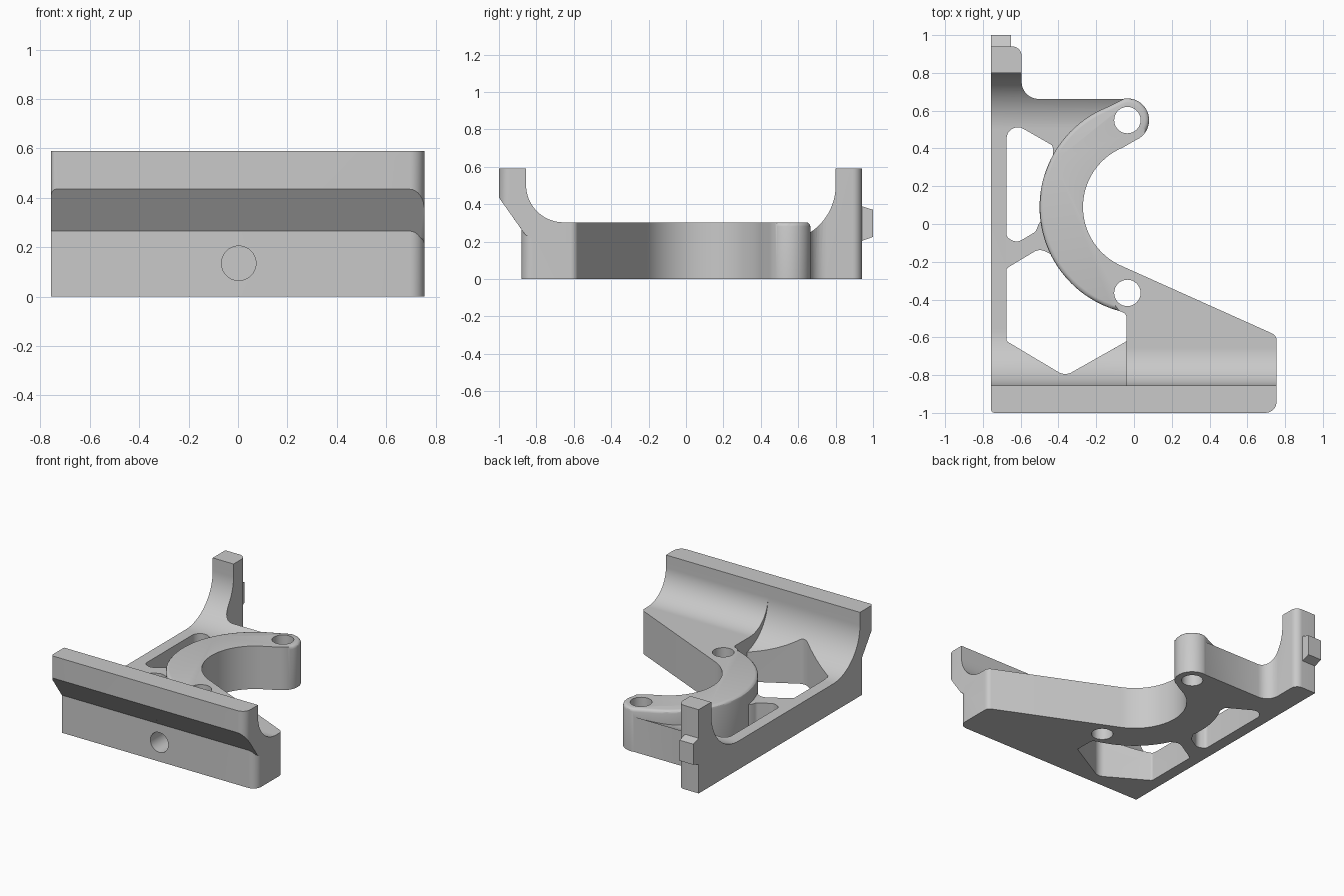
import bpy, bmesh, math
from mathutils import Vector

if "Cube" in bpy.data.objects:
    bpy.data.objects.remove(bpy.data.objects["Cube"])

grey = bpy.data.materials.new("plain grey")
grey.diffuse_color = (0.585, 0.585, 0.585, 1)
grey.use_nodes = True
grey.node_tree.nodes["Principled BSDF"].inputs["Base Color"].default_value = grey.diffuse_color

RC = (0.07, 0.09)  # centre of the curved arm


def arc(c, r, a0, a1, n=32):
    return [(c[0] + r * math.cos(math.radians(a0 + (a1 - a0) * i / n)),
             c[1] + r * math.sin(math.radians(a0 + (a1 - a0) * i / n))) for i in range(n + 1)]


def rounded(pts, n=8):
    """Outline whose corners given as (x, y, radius) are filleted."""
    out = []
    for i, p in enumerate(pts):
        if len(p) == 2:
            out.append(p)
            continue
        v = Vector((p[0], p[1], 0))
        a = (Vector((*pts[i - 1][:2], 0)) - v).normalized()
        b = (Vector((*pts[(i + 1) % len(pts)][:2], 0)) - v).normalized()
        half = a.angle(b) / 2
        c = v + (a + b).normalized() * p[2] / math.sin(half)
        t = p[2] / math.tan(half)
        va, vb = (v + a * t - c).normalized(), (v + b * t - c).normalized()
        for k in range(n + 1):
            q = c + va.slerp(vb, k / n).normalized() * p[2]
            out.append((q.x, q.y))
    return out


def prism(name, outline, lo, hi, axis="z", bevel=None, width=0.015):
    """Extrude an outline along z (xy outline), x (yz outline) or y (xz outline)."""
    place = {"z": lambda u, v, w: (u, v, w), "x": lambda u, v, w: (w, u, v),
             "y": lambda u, v, w: (u, w, v)}[axis]
    bm = bmesh.new()
    f = bm.faces.new([bm.verts.new(place(u, v, lo)) for u, v in outline])
    ext = bmesh.ops.extrude_face_region(bm, geom=[f])["geom"]
    for v in ext:
        if isinstance(v, bmesh.types.BMVert):
            v.co += Vector(place(0, 0, hi - lo))
    if not any(g.normal.dot(f.normal) < -0.99 for g in bm.faces if g is not f):
        bm.faces.new(list(reversed([v for v in f.verts])))
    bmesh.ops.recalc_face_normals(bm, faces=bm.faces)
    if bevel:
        edges = [e for e in bm.edges if bevel((e.verts[0].co + e.verts[1].co) / 2)
                 and abs(e.verts[0].co.z - e.verts[1].co.z) < 1e-5]
        bmesh.ops.bevel(bm, geom=edges, offset=width, segments=3, profile=0.5,
                        affect="EDGES", clamp_overlap=False)
    me = bpy.data.meshes.new(name)
    bm.to_mesh(me)
    bm.free()
    me.materials.append(grey)
    ob = bpy.data.objects.new(name, me)
    bpy.context.collection.objects.link(ob)
    return ob


def combine(a, b, op):
    m = a.modifiers.new("cut", "BOOLEAN")
    m.operation, m.solver, m.object = op, "EXACT", b
    bpy.context.view_layer.objects.active = a
    bpy.ops.object.modifier_apply(modifier=m.name)
    bpy.data.objects.remove(b)


# low web, side bar, rear post and left half of the front wall
side = ([(-1, 0.59), (-1, 0.435), (-0.88, 0.265), (-0.88, 0), (0.94, 0), (0.94, 0.59), (0.8, 0.59)]
        + arc((0.5, 0.5), 0.3, 0, -90) + arc((-0.555, 0.5), 0.3, 270, 180) + [(-0.855, 0.59)])
web = prism("bracket_body", side, -0.9, 0.3, "x")
plan = rounded([(-0.757, -1, 0.02), (0, -1), (0, -0.5)] + arc(RC, 0.455, 250, 105)
               + [(-0.035, 0.662), (-0.595, 0.662, 0.09), (-0.595, 0.94, 0.05), (-0.757, 0.94)])
combine(web, prism("plan", plan, -0.1, 0.8), "INTERSECT")

# windows through the web
window_a = rounded([(-0.675, 0.555, 0.06), (-0.43, 0.415, 0.02), (-0.43, 0.37)]
                   + arc(RC, 0.54, 151, 185, 10)
                   + [(-0.505, 0.0), (-0.52, -0.04, 0.03), (-0.62, -0.1, 0.05), (-0.675, -0.07, 0.03)])
window_b = rounded([(-0.675, -0.235, 0.02), (-0.5, -0.13, 0.06), (-0.42, -0.17)]
                   + arc(RC, 0.54, 208, 252, 10)
                   + [(-0.02, -0.46), (-0.02, -0.61, 0.02), (-0.365, -0.805, 0.07), (-0.675, -0.62, 0.02)])
for w in (window_a, window_b):
    combine(web, prism("window", w, -0.1, 0.8), "DIFFERENCE")

# raised curved arm and right-hand block
raised = rounded([(-0.04, -0.88), (0.755, -0.88, 0.06), (0.755, -0.59, 0.04)]
                 + arc(RC, 0.34, 246, 112, 48) + arc((-0.035, 0.55), 0.115, -68, 98, 24)
                 + arc(RC, 0.57, 112, 255, 48) + [(-0.04, -0.475, 0.03)])


def arm_edges(p):
    outer = math.hypot(p.x - RC[0], p.y - RC[1]) > 0.4 and p.x < 0.1 and p.y > -0.46
    return p.z > 0.29 and outer


arm = prism("arm", raised, 0, 0.303, bevel=arm_edges, width=0.022)
combine(web, arm, "UNION")

# right half of the front wall with its tighter inner curve
wall_side = ([(-1, 0.59), (-1, 0.435), (-0.86, 0.237), (-0.8, 0.2), (-0.64, 0.2), (-0.64, 0.303)]
             + arc((-0.655, 0.503), 0.2, 270, 180) + [(-0.855, 0.59)])
wall = prism("wall", wall_side, -0.04, 0.9, "x")
wall_plan = rounded([(-0.2, -1), (0.755, -1, 0.06), (0.755, -0.5), (-0.2, -0.5)])
combine(wall, prism("plan", wall_plan, -0.1, 0.8), "INTERSECT")
combine(web, wall, "UNION")

# vertical bolt holes and the front socket
for y in (0.55, -0.365):
    combine(web, prism("hole", arc((-0.035, y), 0.07, 0, 348.75, 31), -0.1, 0.8), "DIFFERENCE")
combine(web, prism("socket", arc((0.003, 0.135), 0.07, 0, 348.75, 31), -1.1, -0.68, "y"), "DIFFERENCE")

# tapered locating tab on the rear post
tab = prism("rear_tab", [(0.93, 0.2), (1, 0.225), (1, 0.37), (0.93, 0.392)], -0.757, -0.65, "x")

for ob in (web, tab):
    bpy.ops.object.select_all(action="DESELECT")
    ob.select_set(True)
    bpy.context.view_layer.objects.active = ob
    bpy.ops.object.shade_smooth_by_angle(angle=math.radians(30))
